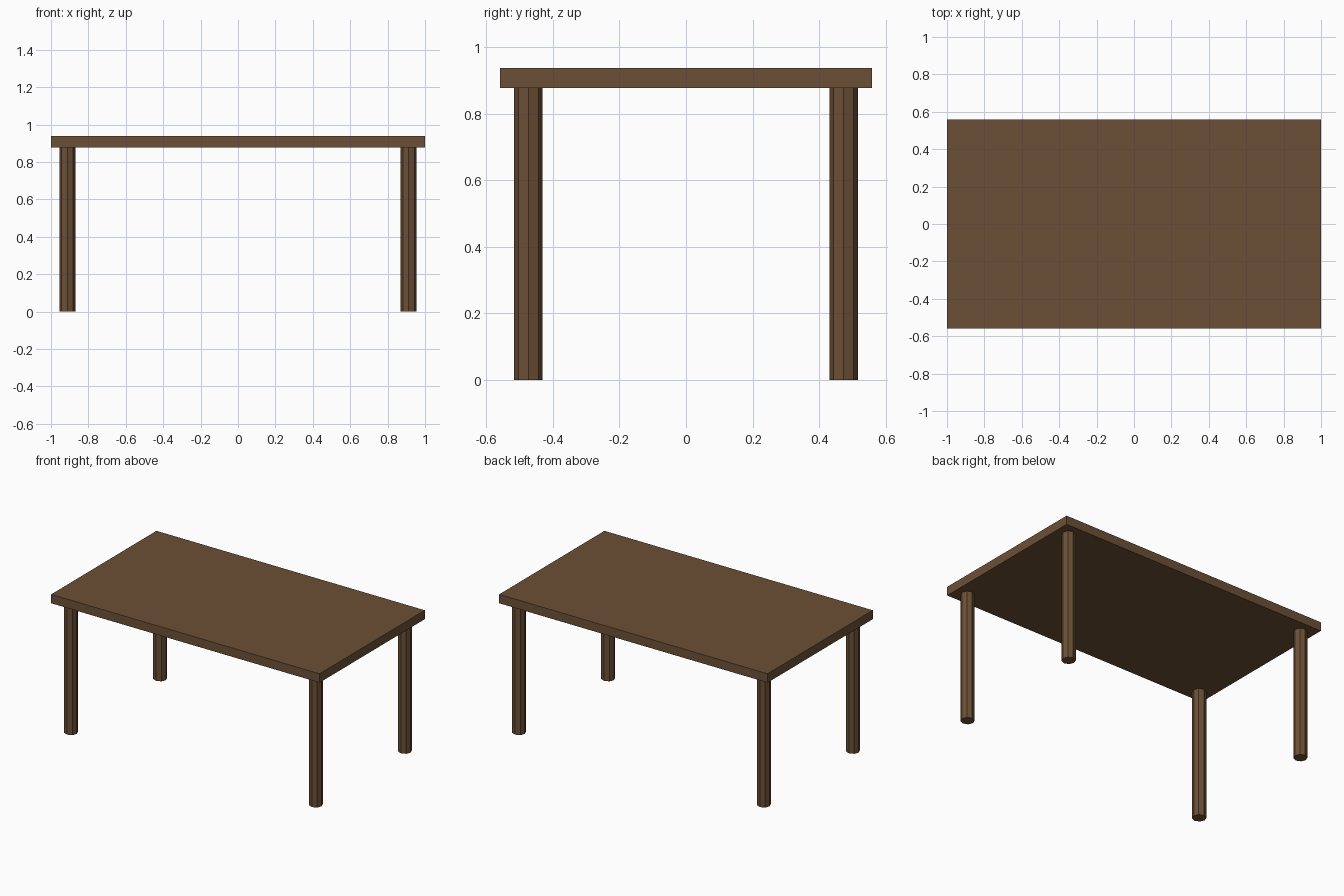
import bpy

cube = bpy.data.objects.get("Cube")
if cube:
    bpy.data.objects.remove(cube, do_unlink=True)

TOP_Z, UNDERSIDE_Z = 0.938, 0.878
WOOD = (0.15, 0.08, 0.037, 1)

wood = bpy.data.materials.new("brown_wood")
wood.use_nodes = True
wood.diffuse_color = WOOD
wood.node_tree.nodes["Principled BSDF"].inputs["Base Color"].default_value = WOOD


def finish(name):
    obj = bpy.context.object
    obj.name = name
    obj.data.materials.append(wood)
    return obj


# Rectangular slab top
bpy.ops.mesh.primitive_cube_add(size=1, location=(0, 0, (TOP_Z + UNDERSIDE_Z) / 2))
top = finish("table_top")
top.scale = (2, 1.12, TOP_Z - UNDERSIDE_Z)
bpy.ops.object.transform_apply(location=False, rotation=False, scale=True)

# Four eight-sided legs, flat shaded
for side, sx in (("left", 1), ("right", -1)):
    for end, sy in (("front", -1), ("back", 1)):
        bpy.ops.mesh.primitive_cylinder_add(
            vertices=8, radius=0.043, depth=UNDERSIDE_Z,
            location=(sx * 0.912, sy * 0.474, UNDERSIDE_Z / 2))
        finish(f"{end}_{side}_leg")
